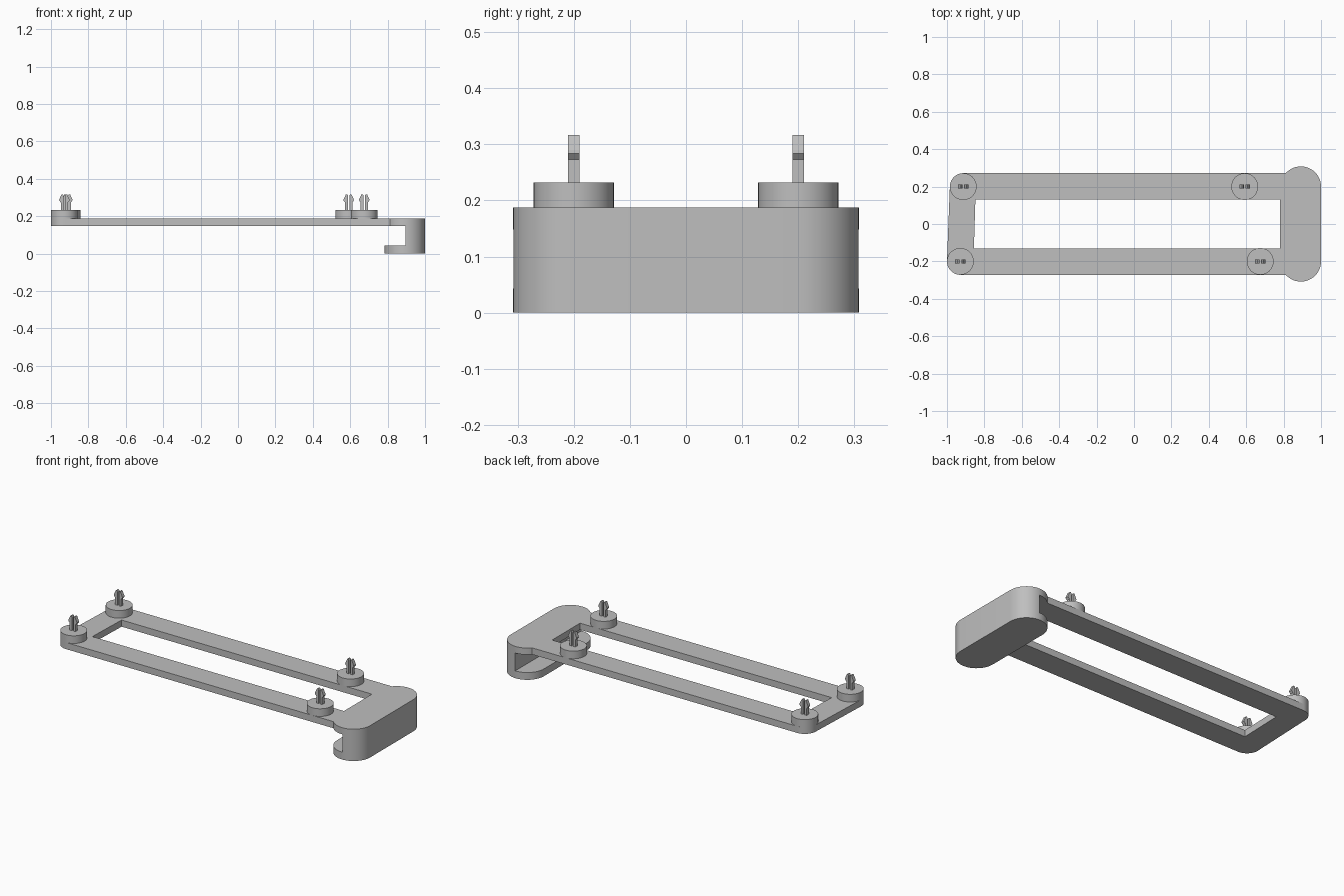
import bpy, bmesh
from math import cos, sin, pi, radians

if "Cube" in bpy.data.objects:
    bpy.data.objects.remove(bpy.data.objects["Cube"], do_unlink=True)

grey = bpy.data.materials.new("plain_grey")
grey.use_nodes = True
grey.diffuse_color = (0.52, 0.52, 0.52, 1)
grey.node_tree.nodes["Principled BSDF"].inputs["Base Color"].default_value = grey.diffuse_color

PLATE_LOW, PLATE_TOP = 0.148, 0.187
PAD_TOP, PAD_R = 0.232, 0.0715
HOOK_X, HOOK_R = 0.892, 0.108
ROW = 0.2          # distance of both pad rows from the centre line
BACK_X, FRONT_X = -0.913, -0.9285


def prism(name, loops, low, high, upright=False):
    """Extrude closed 2D loops along z, or along y when upright."""
    bm = bmesh.new()
    for loop in loops:
        place = (lambda a, b, h: (a, h, b)) if upright else (lambda a, b, h: (a, b, h))
        bottom = [bm.verts.new(place(a, b, low)) for a, b in loop]
        top = [bm.verts.new(place(a, b, high)) for a, b in loop]
        bm.faces.new(bottom[::-1])
        bm.faces.new(top)
        for i in range(len(loop)):
            j = (i + 1) % len(loop)
            bm.faces.new((bottom[i], bottom[j], top[j], top[i]))
    bmesh.ops.recalc_face_normals(bm, faces=bm.faces)
    mesh = bpy.data.meshes.new(name)
    bm.to_mesh(mesh)
    bm.free()
    mesh.materials.append(grey)
    obj = bpy.data.objects.new(name, mesh)
    bpy.context.collection.objects.link(obj)
    return obj


def arc(x, y, r, start, end, steps=24):
    angles = [radians(start + (end - start) * i / steps) for i in range(steps + 1)]
    return [(x + r * cos(a), y + r * sin(a)) for a in angles]


def rect(x0, x1, y0, y1):
    return [(x0, y0), (x1, y0), (x1, y1), (x0, y1)]


def combine(target, tool, operation):
    mod = target.modifiers.new(operation.lower(), "BOOLEAN")
    mod.operation, mod.object, mod.solver = operation, tool, "EXACT"
    bpy.context.view_layer.objects.active = target
    bpy.ops.object.modifier_apply(modifier=mod.name)
    bpy.data.objects.remove(tool, do_unlink=True)


def smooth(obj):
    bpy.ops.object.select_all(action="DESELECT")
    obj.select_set(True)
    bpy.context.view_layer.objects.active = obj
    bpy.ops.object.shade_smooth_by_angle(angle=radians(30))


# Flat frame with rounded corners at its slightly slanted far end
outline = (arc(BACK_X, ROW, PAD_R, 90, 180) + arc(FRONT_X, -ROW, PAD_R, 180, 270)
           + [(HOOK_X, -ROW - PAD_R), (HOOK_X, ROW + PAD_R)])
frame = prism("frame_with_hook", [outline], PLATE_LOW, PLATE_TOP)

# Rounded hook block, hollowed by a slot that opens towards the frame
hook = prism("hook", [arc(HOOK_X, ROW, HOOK_R, 0, 180) + arc(HOOK_X, -ROW, HOOK_R, 180, 360)],
             0, PLATE_TOP)
slot = prism("slot_cutter", [rect(0.7, 0.895, 0.043, PLATE_LOW)], -0.5, 0.5, upright=True)
combine(hook, slot, "DIFFERENCE")
combine(frame, hook, "UNION")

# Long window through the frame
window = prism("window_cutter", [[(-0.856, -0.13), (0.78, -0.13), (0.78, 0.13), (-0.848, 0.13)]],
               0.1, 0.3)
combine(frame, window, "DIFFERENCE")
smooth(frame)

# Round pads, each carrying a split snap pin
prong = [(0.005, PAD_TOP - 0.005), (0.019, PAD_TOP - 0.005), (0.019, 0.273),
         (0.028, 0.284), (0.027, 0.29), (0.015, 0.317), (0.008, 0.317), (0.005, 0.312)]
corners = {"back_right": (BACK_X, ROW), "front_right": (FRONT_X, -ROW),
           "back_left": (0.592, ROW), "front_left": (0.675, -ROW)}
for label, (x, y) in corners.items():
    pad = prism(label + "_pad", [arc(x, y, PAD_R, 0, 352.5, 47)], PLATE_TOP, PAD_TOP)
    smooth(pad)
    prism(label + "_snap_pin", [[(x + side * a, z) for a, z in prong] for side in (-1, 1)],
          y - 0.01, y + 0.01, upright=True)
